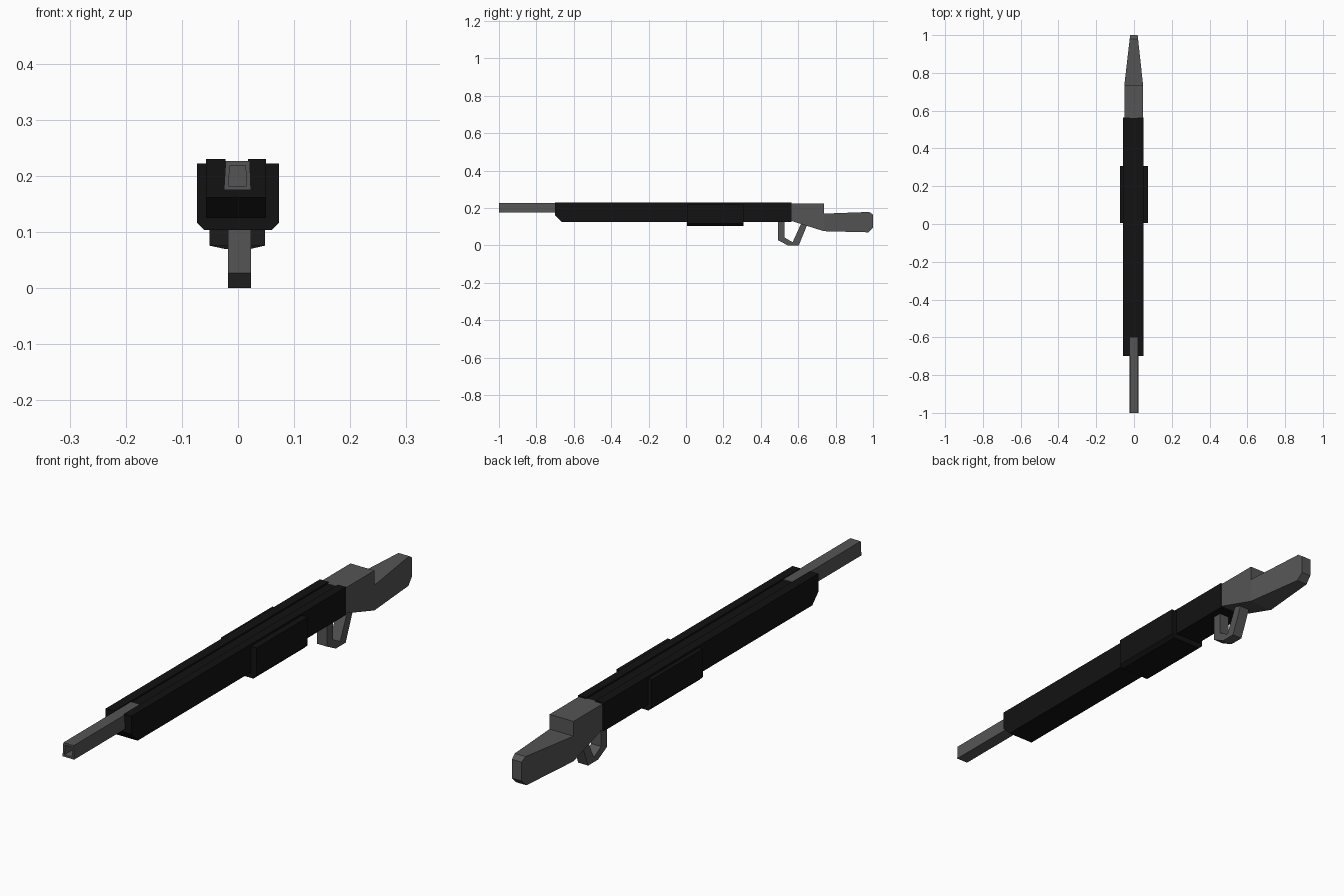
import bpy, bmesh

if "Cube" in bpy.data.objects:
    bpy.data.objects.remove(bpy.data.objects["Cube"])


def material(name, c):
    m = bpy.data.materials.new(name)
    m.diffuse_color = (c, c, c, 1)
    m.use_nodes = True
    m.node_tree.nodes["Principled BSDF"].inputs["Base Color"].default_value = m.diffuse_color
    return m


BLACK = material("black", 0.006)
GREY = material("dark_grey", 0.09)


def finish(name, bm, mat):
    bmesh.ops.recalc_face_normals(bm, faces=bm.faces)
    me = bpy.data.meshes.new(name)
    bm.to_mesh(me)
    bm.free()
    me.materials.append(mat)
    ob = bpy.data.objects.new(name, me)
    bpy.context.collection.objects.link(ob)
    return ob


def extrude(pts, axis, a, b):
    """Extrude a 2D profile: axis 'x' takes (y, z) points, axis 'y' takes (x, z)."""
    place = (lambda p: (a, p[0], p[1])) if axis == 'x' else (lambda p: (p[0], a, p[1]))
    bm = bmesh.new()
    face = bm.faces.new([bm.verts.new(place(p)) for p in pts])
    new = bmesh.ops.extrude_face_region(bm, geom=[face])['geom']
    shift = (b - a, 0, 0) if axis == 'x' else (0, b - a, 0)
    bmesh.ops.translate(bm, vec=shift, verts=[v for v in new if isinstance(v, bmesh.types.BMVert)])
    return bm


# body: long box with a shallow groove along the top and a sloped front underside
body = extrude([(-0.057, 0.125), (0.05, 0.125), (0.05, 0.23), (0.018, 0.23), (0.018, 0.224),
                (-0.022, 0.224), (-0.022, 0.23), (-0.057, 0.23)], 'y', -0.7, 0.565)
bmesh.ops.bisect_plane(body, geom=body.verts[:] + body.edges[:] + body.faces[:],
                       plane_co=(0, -0.7, 0.162), plane_no=(0, -0.037, -0.036), clear_outer=True)
bmesh.ops.holes_fill(body, edges=[e for e in body.edges if e.is_boundary])
finish("body", body, BLACK)

# pump sleeve with chamfered lower edges
finish("pump_sleeve", extrude([(-0.06, 0.104), (0.06, 0.104), (0.073, 0.117), (0.073, 0.222),
                               (-0.073, 0.222), (-0.073, 0.117)], 'y', 0.005, 0.307), BLACK)

# square barrel with a recessed muzzle
barrel = extrude([(-0.025, 0.175), (0.023, 0.175), (0.021, 0.227), (-0.022, 0.227)], 'y', -1.0, -0.6)
barrel.normal_update()
muzzle = min(barrel.faces, key=lambda f: f.calc_center_median().y)
bmesh.ops.recalc_face_normals(barrel, faces=barrel.faces)
bmesh.ops.inset_region(barrel, faces=[muzzle], thickness=0.011)
new = bmesh.ops.extrude_face_region(barrel, geom=[muzzle])['geom']
bmesh.ops.translate(barrel, vec=(0, 0.15, 0), verts=[v for v in new if isinstance(v, bmesh.types.BMVert)])
if muzzle.is_valid:
    bmesh.ops.delete(barrel, geom=[muzzle], context='FACES_ONLY')
finish("barrel", barrel, GREY)

# stock: side profile narrowed towards the butt
stock = extrude([(0.56, 0.225), (0.737, 0.225), (0.737, 0.17), (0.98, 0.179), (1.0, 0.165),
                 (1.0, 0.095), (0.975, 0.07), (0.737, 0.076), (0.56, 0.132)], 'x', -0.051, 0.048)
for v in stock.verts:
    if v.co.y > 0.74:
        v.co.x *= 1 - 0.6 * (v.co.y - 0.74) / 0.26
bmesh.ops.triangulate(stock, faces=[f for f in stock.faces if len(f.verts) > 4])
finish("stock", stock, GREY)

# trigger guard: open loop hanging under the body
finish("trigger_guard", extrude([(0.493, 0.132), (0.493, 0.027), (0.545, 0.0), (0.603, 0.0),
                                 (0.652, 0.12), (0.617, 0.12), (0.57, 0.017), (0.527, 0.042),
                                 (0.527, 0.132)], 'x', -0.018, 0.023), GREY)
